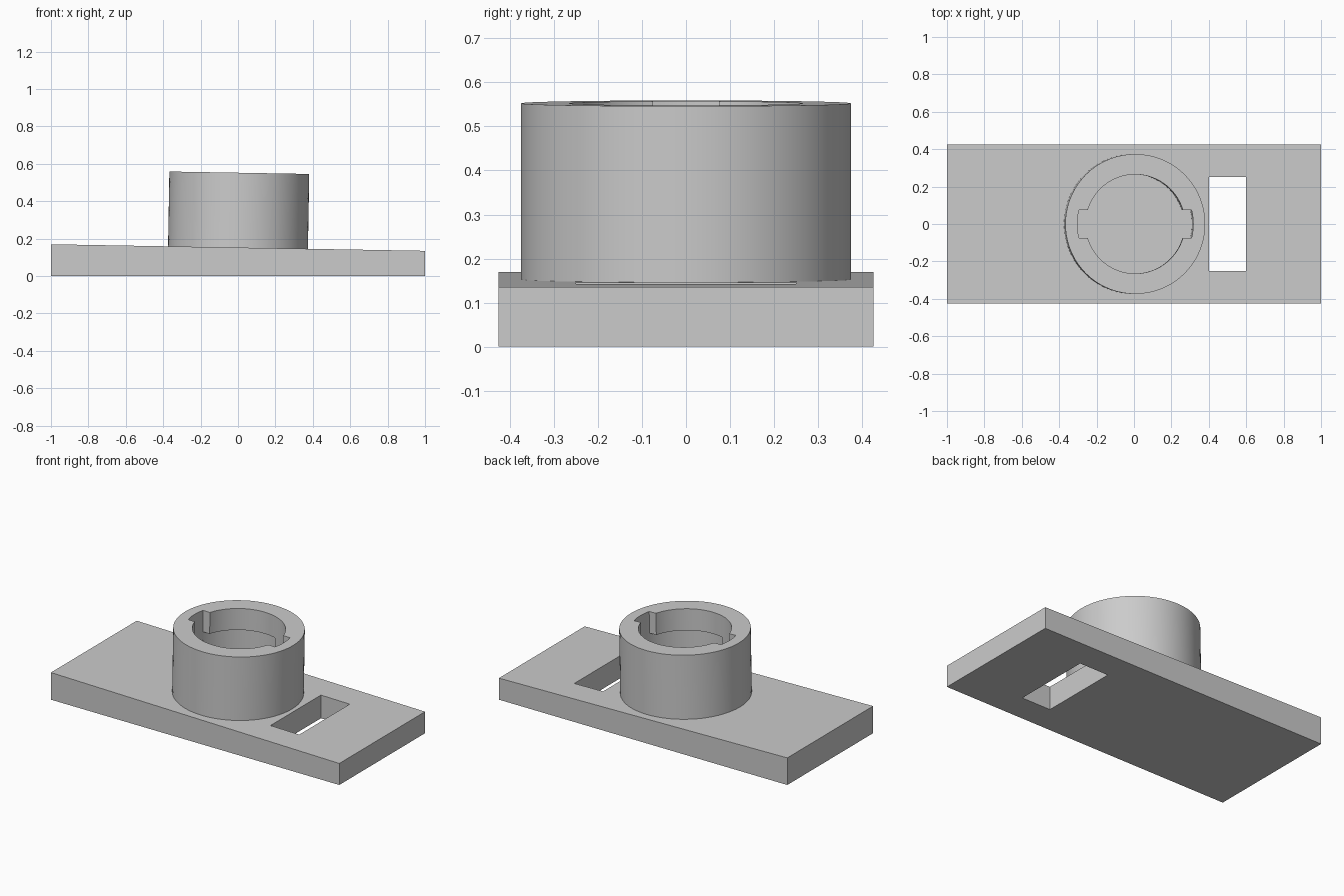
import bpy, bmesh
from math import sin, cos, asin, acos, pi, radians
from mathutils import Matrix

old = bpy.data.objects.get("Cube")
if old:
    bpy.data.objects.remove(old)

grey = bpy.data.materials.new("light grey")
grey.use_nodes = True
colour = (0.6, 0.6, 0.6, 1)
grey.diffuse_color = colour
grey.node_tree.nodes["Principled BSDF"].inputs["Base Color"].default_value = colour

OUTER, BORE, SLOT, HALF = 0.374, 0.265, 0.31, 0.075
HEIGHT, LIP = 0.4, 0.135
# Socket frame: sits on the sloping plate and leans with it
tilt = Matrix.Translation((0, 0, 0.1525)) @ Matrix.Rotation(radians(1), 4, 'Y')


def arc(radius, start, end, steps):
    return [(radius * cos(start + (end - start) * i / steps),
             radius * sin(start + (end - start) * i / steps)) for i in range(steps + 1)]


def circle(radius):
    return arc(radius, 0, 2 * pi, 72)[:-1]


def prism(name, outline, low, high, matrix=Matrix()):
    """Extrude an xy outline from low to high."""
    bm = bmesh.new()
    face = bm.faces.new([bm.verts.new((x, y, low)) for x, y in outline])
    top = bmesh.ops.extrude_face_region(bm, geom=[face])["geom"]
    bmesh.ops.translate(bm, vec=(0, 0, high - low),
                        verts=[v for v in top if isinstance(v, bmesh.types.BMVert)])
    bmesh.ops.recalc_face_normals(bm, faces=bm.faces)
    mesh = bpy.data.meshes.new(name)
    bm.to_mesh(mesh)
    bm.free()
    mesh.materials.append(grey)
    obj = bpy.data.objects.new(name, mesh)
    bpy.context.collection.objects.link(obj)
    obj.matrix_world = matrix
    return obj


def activate(obj):
    bpy.ops.object.select_all(action='DESELECT')
    obj.select_set(True)
    bpy.context.view_layer.objects.active = obj


def cut(obj, cutter):
    cutter.hide_render = True
    mod = obj.modifiers.new("cut", 'BOOLEAN')
    mod.operation, mod.solver, mod.object = 'DIFFERENCE', 'EXACT', cutter
    activate(obj)
    bpy.ops.object.modifier_apply(modifier=mod.name)
    bpy.data.objects.remove(cutter)


# Wedge-shaped base plate with a rectangular window
side = [(-1, 0), (1, 0), (1, 0.135), (-1, 0.17)]
plate = prism("base_plate", side, -0.425, 0.425)
plate.data.transform(Matrix.Rotation(pi / 2, 4, 'X'))
window = [(0.4, -0.25), (0.6, -0.25), (0.6, 0.25), (0.4, 0.25)]
cut(plate, prism("window_cutter", window, -0.1, 0.3))

# Round socket with a bore
socket = prism("socket", circle(OUTER), -0.003, HEIGHT, tilt)
cut(socket, prism("bore_cutter", circle(BORE), -0.1, HEIGHT + 0.1, tilt))

# Two entry slots, and the hidden quarter-turn grooves under the lip
key = asin(HALF / SLOT)
slot = arc(SLOT, -key, key, 6) + arc(SLOT, pi - key, pi + key, 6)
cut(socket, prism("slot_cutter", slot, -0.1, HEIGHT + 0.1, tilt))
groove = arc(SLOT, acos(HALF / SLOT), pi + key, 24) + [(0, -HALF), (HALF, 0)]
for sign in (1, -1):
    outline = [(sign * x, sign * y) for x, y in groove]
    cut(socket, prism("groove_cutter", outline, -0.1, HEIGHT - LIP, tilt))

activate(socket)
bpy.ops.object.shade_smooth_by_angle(angle=radians(25))
